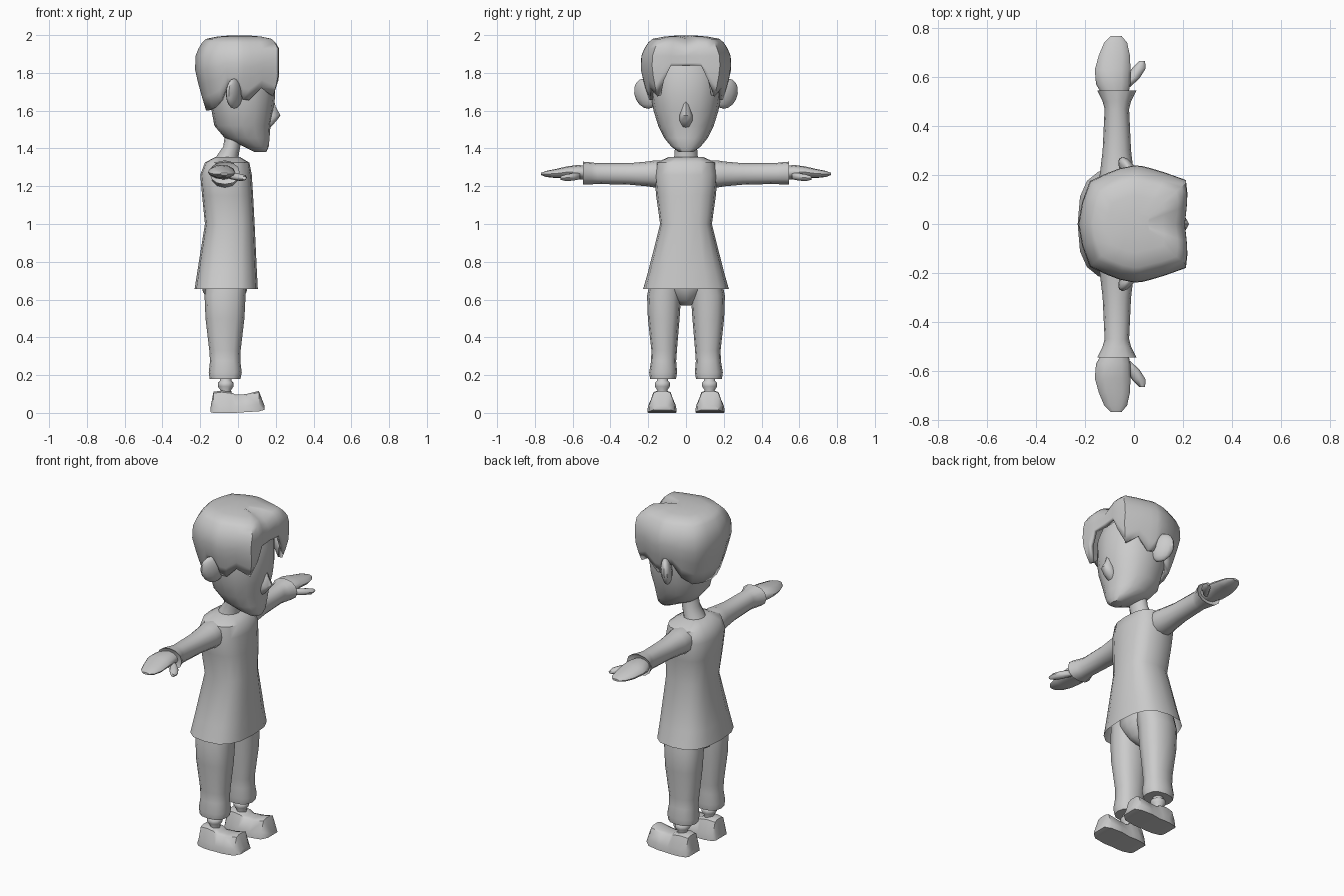
import bpy, bmesh, math
from mathutils import Vector


def finish(name, bm, mirror=False, angle=50):
    bmesh.ops.recalc_face_normals(bm, faces=bm.faces)
    me = bpy.data.meshes.new(name)
    bm.to_mesh(me)
    bm.free()
    ob = bpy.data.objects.new(name, me)
    bpy.context.collection.objects.link(ob)
    if mirror:
        m = ob.modifiers.new("Mirror", 'MIRROR')
        m.use_axis = (False, True, False)
        m.use_mirror_merge = False
    bpy.ops.object.select_all(action='DESELECT')
    ob.select_set(True)
    bpy.context.view_layer.objects.active = ob
    bpy.ops.object.shade_smooth_by_angle(angle=math.radians(angle))
    return ob


def loft(name, axis, rows, n=12, power=2.0, mirror=False, caps=(True, True)):
    """Rows are (position, u centre, v centre, u radius, v radius); u, v are the other axes in xyz order."""
    bm = bmesh.new()
    rings = []
    for p, cu, cv, ru, rv in rows:
        ring = []
        for i in range(n):
            a = 2 * math.pi * i / n
            c, s = math.cos(a), math.sin(a)
            u = cu + ru * math.copysign(abs(c) ** (2 / power), c)
            v = cv + rv * math.copysign(abs(s) ** (2 / power), s)
            co = {'x': (p, u, v), 'y': (u, p, v), 'z': (u, v, p)}[axis]
            ring.append(bm.verts.new(co))
        rings.append(ring)
    for a, b in zip(rings, rings[1:]):
        for i in range(n):
            j = (i + 1) % n
            bm.faces.new((a[i], a[j], b[j], b[i]))
    if caps[0]:
        bm.faces.new(rings[0])
    if caps[1]:
        bm.faces.new(rings[-1])
    return finish(name, bm, mirror)


def span(z, x0, x1, y0, y1):
    return (z, (x0 + x1) / 2, (y0 + y1) / 2, (x1 - x0) / 2, (y1 - y0) / 2)


# Tunic with flared open hem
loft("tunic", 'z', [span(z, x0, x1, -w, w) for z, x0, x1, w in (
    (0.655, -0.23, 0.105, 0.227), (0.75, -0.215, 0.10, 0.20),
    (1.0, -0.175, 0.088, 0.137), (1.15, -0.19, 0.08, 0.158),
    (1.26, -0.20, 0.073, 0.168), (1.325, -0.175, 0.06, 0.158),
    (1.355, -0.12, 0.01, 0.09))], n=16, power=2.7, caps=(False, True))

# Sleeves with flared cuffs
loft("sleeve", 'y', [
    (0.11, -0.07, 1.265, 0.07, 0.07), (0.165, -0.07, 1.265, 0.075, 0.072),
    (0.20, -0.07, 1.265, 0.07, 0.066), (0.30, -0.07, 1.265, 0.058, 0.057),
    (0.47, -0.07, 1.267, 0.05, 0.055), (0.50, -0.07, 1.268, 0.058, 0.058),
    (0.545, -0.07, 1.27, 0.08, 0.06), (0.535, -0.07, 1.27, 0.065, 0.048)],
    power=2.2, mirror=True)

# Mitten hands and thumbs
loft("hand", 'y', [
    (0.52, -0.075, 1.27, 0.05, 0.035), (0.57, -0.085, 1.275, 0.07, 0.038),
    (0.63, -0.087, 1.275, 0.073, 0.03), (0.69, -0.08, 1.267, 0.063, 0.024),
    (0.74, -0.075, 1.265, 0.047, 0.016), (0.768, -0.073, 1.265, 0.022, 0.006)],
    mirror=True)
loft("thumb", 'y', [
    (0.56, -0.035, 1.255, 0.02, 0.018), (0.595, -0.005, 1.25, 0.028, 0.02),
    (0.635, 0.02, 1.245, 0.028, 0.018), (0.665, 0.033, 1.243, 0.012, 0.009)],
    n=8, mirror=True)

# Trousers
loft("trouser_leg", 'z', [span(*r) for r in (
    (0.18, -0.15, 0.013, 0.053, 0.19), (0.215, -0.155, 0.02, 0.047, 0.195),
    (0.275, -0.148, 0.012, 0.052, 0.185), (0.33, -0.152, 0.014, 0.048, 0.183),
    (0.50, -0.172, 0.034, 0.034, 0.202), (0.62, -0.177, 0.04, 0.026, 0.206),
    (0.75, -0.16, 0.05, 0.02, 0.18))], power=2.4, mirror=True)
loft("trouser_seat", 'z', [
    (0.568, -0.07, 0, 0.04, 0.025), (0.595, -0.07, 0, 0.085, 0.065),
    (0.64, -0.07, 0, 0.115, 0.10), (0.68, -0.07, 0, 0.125, 0.14),
    (0.76, -0.065, 0, 0.12, 0.15)])

# Ankles with rolled sock
loft("ankle", 'z', [(z, -0.065, 0.125, r, r) for z, r in (
    (0.09, 0.035), (0.12, 0.028), (0.14, 0.042), (0.16, 0.042), (0.17, 0.03), (0.20, 0.03))],
    n=10, mirror=True)

# Shoes: length-wise profile, wider at the sole
bm = bmesh.new()
rings = []
for x, z0, zt, w in ((-0.145, 0.004, 0.03, 0.05), (-0.13, 0.0, 0.112, 0.062),
                     (-0.085, 0, 0.118, 0.073), (-0.04, 0, 0.112, 0.074),
                     (-0.015, 0, 0.097, 0.072), (0.04, 0.004, 0.099, 0.078),
                     (0.11, 0.008, 0.116, 0.07), (0.14, 0.016, 0.04, 0.045)):
    pts = ((-1, z0), (-.95, .35 * zt + .65 * z0), (-.62, .93 * zt), (-.3, zt),
           (.3, zt), (.62, .93 * zt), (.95, .35 * zt + .65 * z0), (1, z0))
    rings.append([bm.verts.new((x, 0.127 + w * f, z)) for f, z in pts])
for a, b in zip(rings, rings[1:]):
    for i in range(8):
        bm.faces.new((a[i], a[(i + 1) % 8], b[(i + 1) % 8], b[i]))
bm.faces.new(rings[0])
bm.faces.new(rings[-1])
finish("shoe", bm, mirror=True)

# Neck
loft("neck", 'z', [
    (1.33, -0.06, 0, 0.065, 0.07), (1.36, -0.055, 0, 0.058, 0.062),
    (1.41, -0.033, 0, 0.045, 0.058), (1.50, -0.02, 0, 0.045, 0.055)])

# Head and nose
loft("head", 'z', [span(z, x0, x1, -w, w) for z, x0, x1, w in (
    (1.382, 0.085, 0.15, 0.04), (1.41, 0.03, 0.163, 0.078),
    (1.455, -0.07, 0.167, 0.115), (1.52, -0.125, 0.172, 0.147),
    (1.60, -0.14, 0.188, 0.172), (1.68, -0.165, 0.197, 0.185),
    (1.80, -0.18, 0.195, 0.19), (1.90, -0.14, 0.16, 0.15))], n=16, power=2.2)
loft("nose", 'z', [
    (1.51, 0.155, 0, 0.015, 0.02), (1.545, 0.17, 0, 0.033, 0.034),
    (1.575, 0.18, 0, 0.045, 0.034), (1.62, 0.172, 0, 0.028, 0.022),
    (1.66, 0.17, 0, 0.02, 0.012)], n=8)

# Ears, flaring out and back
bm = bmesh.new()
bmesh.ops.create_uvsphere(bm, u_segments=12, v_segments=8, radius=1)
for v in bm.verts:
    x, y, z = v.co
    y = y * 0.062
    v.co = Vector((-0.02 + x * 0.035 - y * 0.45, 0.212 + y + 0.012 * z, 1.69 + z * 0.08))
finish("ear", bm, mirror=True)

# Hair: plan outline columns (x, y, lower edge height), mirrored to a full loop
half = [(0.208, 0, 1.84), (0.216, 0.08, 1.84), (0.218, 0.125, 1.76), (0.212, 0.18, 1.675),
        (0.13, 0.21, 1.72), (0.07, 0.228, 1.655), (0.03, 0.238, 1.66), (0, 0.24, 1.735),
        (-0.06, 0.228, 1.735), (-0.11, 0.208, 1.65), (-0.18, 0.175, 1.61), (-0.212, 0.09, 1.60),
        (-0.228, 0, 1.60)]
loop = half + [(x, -y, z) for x, y, z in half[-2:0:-1]]
prof = [(1.60, 0.74), (1.72, 0.90), (1.82, 1.0), (1.89, 0.985), (1.95, 0.88),
        (1.98, 0.74), (1.995, 0.42), (1.998, 0.2)]


def scale_at(z):
    for (z0, s0), (z1, s1) in zip(prof, prof[1:]):
        if z <= z1:
            return s0 + (s1 - s0) * (z - z0) / (z1 - z0)
    return prof[-1][1]


bm = bmesh.new()
rings = []
for k in range(10):
    ring = []
    for x, y, zb in loop:
        if k < 4:
            z = zb + (1.89 - zb) * k / 4
        else:
            z = (1.89, 1.93, 1.96, 1.98, 1.992, 1.998)[k - 4]
        s = scale_at(z)
        sx = s
        if x > 0.1:  # the fringe stays steep
            sx = min(1, s + (0.08 if z > 1.88 else 0.04))
        dip = 0.025 if k > 4 and abs(y) < 0.01 and x > 0.1 else 0
        ring.append(bm.verts.new((x * sx, y * s, z - dip * (1 if k < 8 else 0.4))))
    rings.append(ring)
n = len(loop)
for a, b in zip(rings, rings[1:]):
    for i in range(n):
        bm.faces.new((a[i], a[(i + 1) % n], b[(i + 1) % n], b[i]))
bm.faces.new(rings[-1])
hair = finish("hair", bm)
sol = hair.modifiers.new("Thickness", 'SOLIDIFY')
sol.thickness = 0.025
sol.offset = -1
